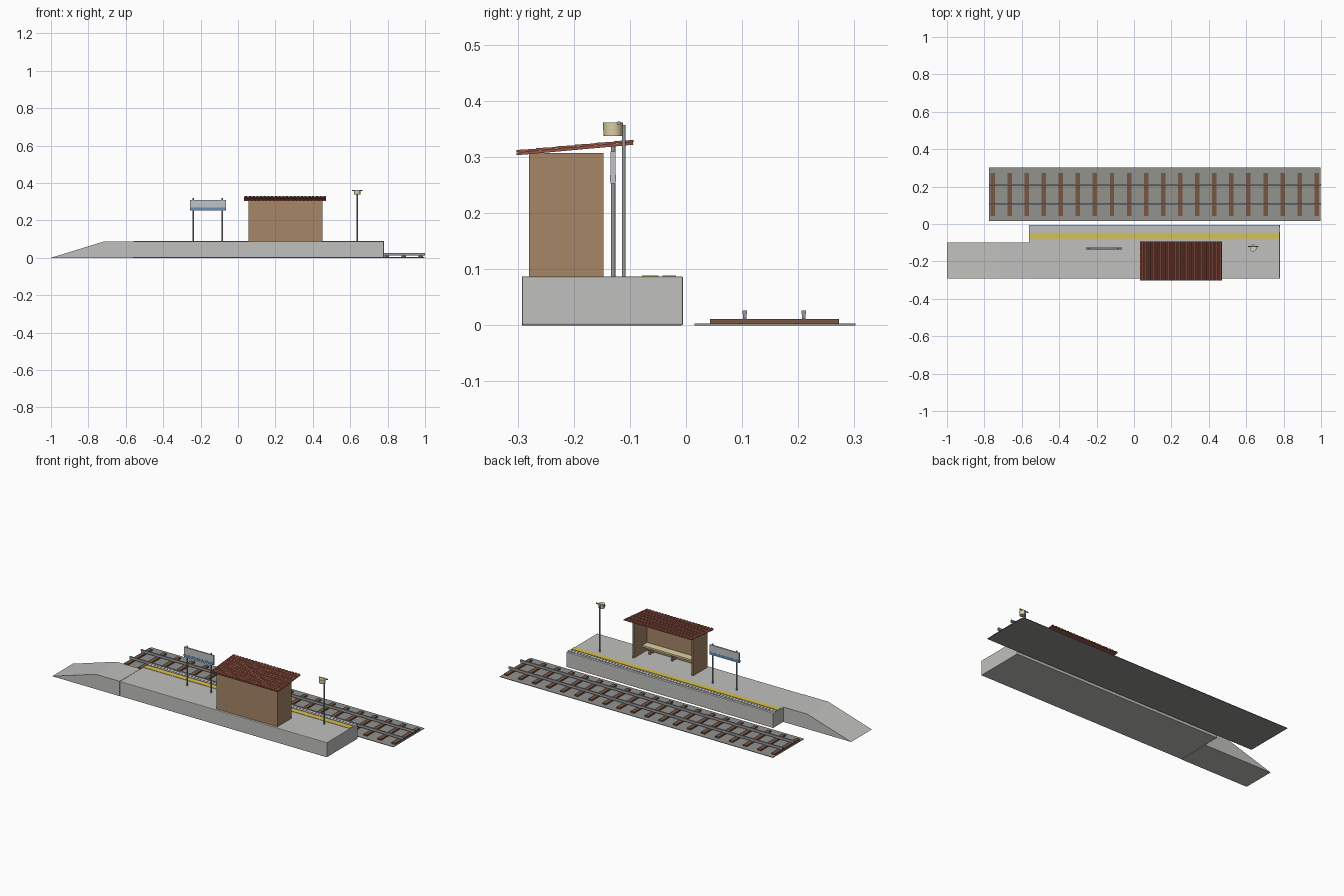
import bpy, bmesh, math
from mathutils import Matrix

cube = bpy.data.objects.get("Cube")
if cube:
    bpy.data.objects.remove(cube, do_unlink=True)


def material(name, r, g, b):
    lin = [((c / 255 + 0.055) / 1.055) ** 2.4 for c in (r, g, b)] + [1]
    m = bpy.data.materials.new(name)
    m.use_nodes = True
    m.diffuse_color = lin
    m.node_tree.nodes["Principled BSDF"].inputs["Base Color"].default_value = lin
    return m


CONCRETE = material("concrete", 192, 192, 189)
BALLAST = material("ballast", 146, 146, 143)
TIMBER = material("sleeper_timber", 120, 86, 66)
STEEL = material("steel", 150, 152, 155)
YELLOW = material("safety_yellow", 218, 194, 72)
WALL = material("tan_wall", 166, 134, 102)
ROOF = material("roof_tile", 152, 86, 70)
CREAM = material("cream", 222, 208, 165)
BOARD = material("sign_grey", 192, 197, 202)
BLUE = material("sign_blue", 95, 145, 200)


def finish(name, bm, mat):
    bmesh.ops.recalc_face_normals(bm, faces=bm.faces)
    me = bpy.data.meshes.new(name)
    bm.to_mesh(me)
    bm.free()
    me.materials.append(mat)
    ob = bpy.data.objects.new(name, me)
    bpy.context.collection.objects.link(ob)
    return ob


def box(name, mat, x, y, z, bevel=0):
    """Box from (min, max) pairs."""
    bm = bmesh.new()
    bmesh.ops.create_cube(bm, size=1)
    for v in bm.verts:
        v.co = [lo + (c + 0.5) * (hi - lo) for c, (lo, hi) in zip(v.co, (x, y, z))]
    ob = finish(name, bm, mat)
    if bevel:
        mod = ob.modifiers.new("soft_edges", "BEVEL")
        mod.width, mod.segments = bevel, 2
    return ob


def prism(name, mat, profile, y0, y1):
    """Extrude an (x, z) outline along y."""
    bm = bmesh.new()
    face = bm.faces.new([bm.verts.new((x, y0, z)) for x, z in profile])
    new = bmesh.ops.extrude_face_region(bm, geom=[face])["geom"]
    verts = [g for g in new if isinstance(g, bmesh.types.BMVert)]
    bmesh.ops.translate(bm, verts=verts, vec=(0, y1 - y0, 0))
    return finish(name, bm, mat)


def cylinder(name, mat, centre, r1, r2, depth, axis="Z", sides=12):
    bm = bmesh.new()
    bmesh.ops.create_cone(bm, cap_ends=True, segments=sides, radius1=r1, radius2=r2, depth=depth)
    if axis == "X":
        bmesh.ops.rotate(bm, verts=bm.verts, matrix=Matrix.Rotation(math.pi / 2, 3, "Y"))
    ob = finish(name, bm, mat)
    ob.location = centre
    for p in ob.data.polygons:
        p.use_smooth = len(p.vertices) == 4
    return ob


def post(name, x, y, top, r):
    cylinder(name, STEEL, (x, y, (DECK + top) / 2), r, r, top - DECK)


def repeat(ob, count, step):
    mod = ob.modifiers.new("repeat", "ARRAY")
    mod.count = count
    mod.use_relative_offset = False
    mod.use_constant_offset = True
    mod.constant_offset_displace = (step, 0, 0)


DECK = 0.087
FRONT, BACK = -0.292, -0.005

# Platform, narrow end section and access ramp
box("platform", CONCRETE, (-0.562, 0.78), (FRONT, BACK), (0, DECK), 0.003)
box("platform_end", CONCRETE, (-0.717, -0.562), (FRONT, -0.1), (0, DECK))
prism("ramp", CONCRETE, [(-1, 0), (-0.717, 0), (-0.717, DECK)], FRONT, -0.1)

# Yellow line and tactile paving along the track edge
box("yellow_line", YELLOW, (-0.56, 0.778), (-0.078, -0.049), (DECK, DECK + 0.002))
tile = box("tactile_paving", CONCRETE, (-0.558, -0.54), (-0.042, -0.018), (DECK, DECK + 0.002))
repeat(tile, 67, 0.02)

# Track bed, sleepers and rails
box("track_bed", BALLAST, (-0.775, 0.996), (0.015, 0.302), (0, 0.003))
sleeper = box("sleepers", TIMBER, (-0.768, -0.744), (0.043, 0.273), (0.002, 0.011))
repeat(sleeper, 20, 0.0912)
for side, y in (("near", 0.105), ("far", 0.21)):
    box(side + "_rail_web", STEEL, (-0.775, 1), (y - 0.003, y + 0.003), (0.011, 0.02))
    box(side + "_rail_head", STEEL, (-0.775, 1), (y - 0.004, y + 0.004), (0.02, 0.026))

# Shelter walls, open towards the track
X0, X1, WALL_TOP = 0.056, 0.451, 0.307
box("shelter_rear_wall", WALL, (X0, X1), (-0.28, -0.27), (DECK, WALL_TOP))
for side, x in (("right", X0), ("left", X1 - 0.01)):
    box("shelter_wall_" + side, WALL, (x, x + 0.01), (-0.27, -0.147), (DECK, WALL_TOP))

# Bench
box("bench_seat", CREAM, (X0 + 0.01, X1 - 0.01), (-0.27, -0.225), (0.123, 0.133))
for i in range(3):
    x = X0 + 0.05 + i * 0.145
    box("bench_leg", WALL, (x, x + 0.008), (-0.265, -0.232), (DECK, 0.123))

# Sloping roof: base slab with overlapping rows of ridged tiles
SLOPE, ROWS, RIDGES = 0.09, 6, 22
RX0, RX1, RY0, RY1 = 0.032, 0.47, -0.302, -0.093
slab = box("roof_slab", ROOF, (RX0, RX1), (0, RY1 - RY0), (0, 0.005))
slab.location = (0, RY0, 0.303)
slab.rotation_euler.x = SLOPE
pitch = (RX1 - RX0) / RIDGES
ridged = [(RX0, 0), (RX1, 0)]
for i in reversed(range(RIDGES)):
    x = RX0 + i * pitch
    ridged += [(x + pitch * f, h) for f, h in ((0.95, 0.001), (0.75, 0.004), (0.4, 0.004), (0.2, 0.001))]
depth = (RY1 - RY0) / ROWS
for i in range(ROWS):
    row = prism("roof_tile_row", ROOF, ridged, 0, depth)
    row.location = (0, RY0 + i * depth, 0.3085 + i * depth * math.tan(SLOPE))
    row.rotation_euler.x = SLOPE - 0.03

# Sign on two posts
SIGN_Y = -0.13
for x in (-0.239, -0.083):
    post("sign_post", x, SIGN_Y, 0.319, 0.004)
box("sign_board", BOARD, (-0.257, -0.065), (SIGN_Y - 0.0045, SIGN_Y + 0.0045), (0.253, 0.31))
box("sign_stripe", BLUE, (-0.257, -0.065), (SIGN_Y - 0.0055, SIGN_Y + 0.0055), (0.256, 0.268))

# Lamp with round shade and cross bar
LX = 0.637
post("lamp_post", LX, -0.111, 0.357, 0.0035)
cylinder("lamp_shade", CREAM, (LX, -0.13, 0.349), 0.017, 0.018, 0.024, sides=16)
cylinder("lamp_bar", STEEL, (LX, -0.12, 0.36), 0.0035, 0.0035, 0.056, axis="X")
